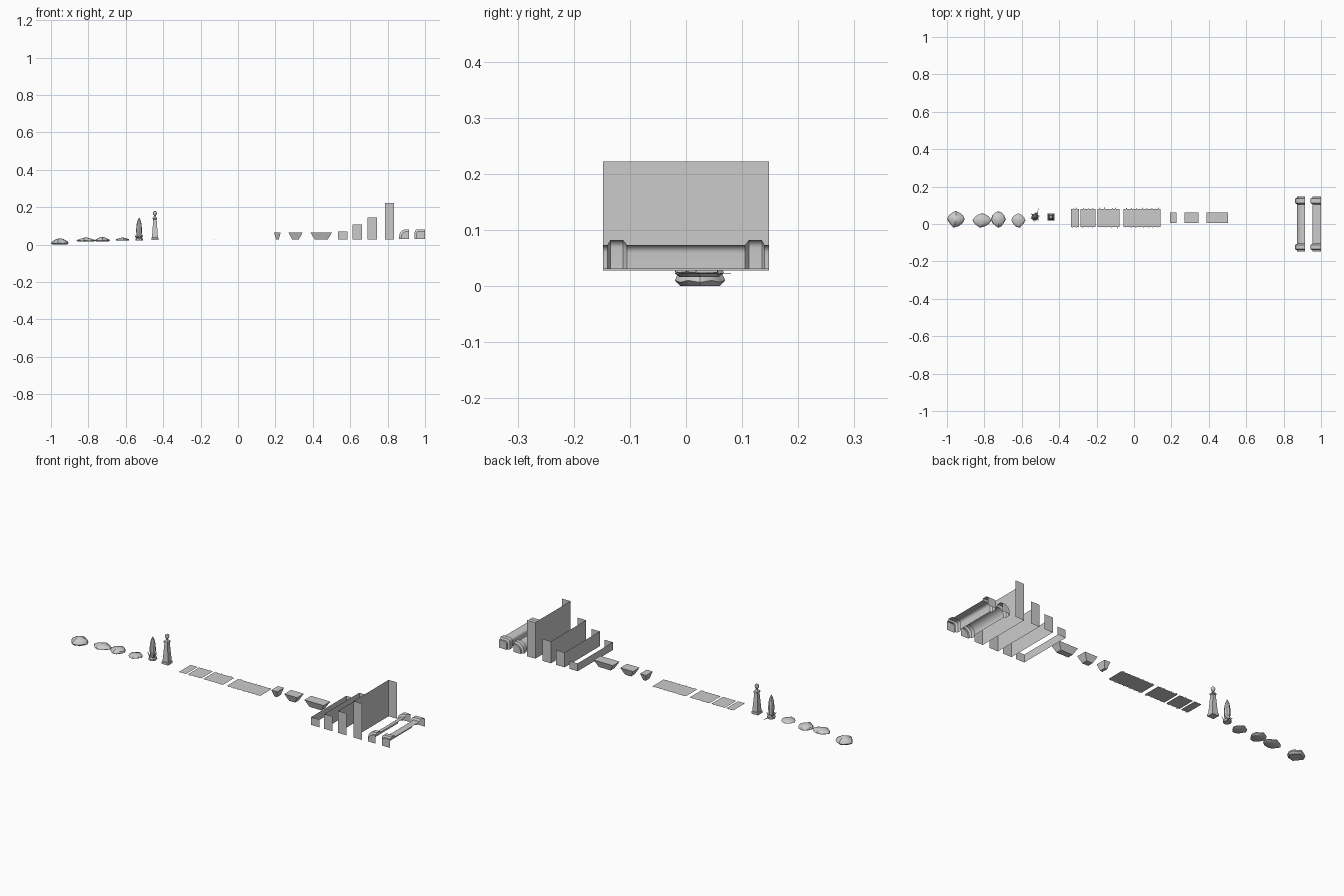
import bpy, bmesh, math, random
from mathutils import Vector

if "Cube" in bpy.data.objects:
    bpy.data.objects.remove(bpy.data.objects["Cube"])

random.seed(4)


def make(name, verts, faces, smooth=False):
    me = bpy.data.meshes.new(name)
    me.from_pydata([tuple(v) for v in verts], [], faces)
    ob = bpy.data.objects.new(name, me)
    bpy.context.collection.objects.link(ob)
    if smooth:
        bpy.ops.object.select_all(action='DESELECT')
        ob.select_set(True)
        bpy.context.view_layer.objects.active = ob
        bpy.ops.object.shade_smooth_by_angle(angle=math.radians(35))
    return ob


def loft(name, rings, caps=True, smooth=False):
    """Skin closed rings of equal length."""
    n = len(rings[0])
    verts = [v for r in rings for v in r]
    faces = [(i * n + j, i * n + (j + 1) % n, (i + 1) * n + (j + 1) % n, (i + 1) * n + j)
             for i in range(len(rings) - 1) for j in range(n)]
    if caps:
        faces += [tuple(reversed(range(n))), tuple(range(len(verts) - n, len(verts)))]
    return make(name, verts, faces, smooth)


def rect(cx, cy, z, hx, hy):
    return [(cx - hx, cy - hy, z), (cx + hx, cy - hy, z), (cx + hx, cy + hy, z), (cx - hx, cy + hy, z)]


def circle(cx, cy, z, r, n):
    return [(cx + r * math.cos(math.tau * i / n), cy + r * math.sin(math.tau * i / n), z) for i in range(n)]


# Low irregular rocks: a pointed outline rising to an off-centre crown
def rock(name, x0, x1, y0, y1, z0, z1):
    cx, cy, hx, hy = (x0 + x1) / 2, (y0 + y1) / 2, (x1 - x0) / 2, (y1 - y0) / 2
    n = 12
    tip = random.choice([-0.25, 0, 0.2])
    outline = []
    for i in range(n):
        a = math.tau * i / n - math.pi / 2
        c, s = math.cos(a), math.sin(a)
        k = 1 if i % 3 == 0 else random.uniform(0.88, 0.98)
        pinch = 1 - 0.2 * max(0, -s)
        outline.append((c * k * pinch, s * k))
    outline[0] = (tip, -1)
    rings = []
    for t, sc in ((0, 0.78), (0.3, 1), (0.6, 0.9), (0.88, 0.55), (1, 0.2)):
        rings.append([(cx + hx * p * sc, cy + hy * q * sc,
                       z0 + (z1 - z0) * t - (0.1 * (z1 - z0) * (i % 2) if 0 < t < 1 else 0))
                      for i, (p, q) in enumerate(outline)])
    loft(name, rings, smooth=True)


rock("rock_large", -1.0, -0.905, -0.02, 0.07, 0.0, 0.033)
rock("rock_flat", -0.863, -0.762, -0.02, 0.058, 0.016, 0.037)
rock("rock_medium", -0.765, -0.685, -0.02, 0.068, 0.016, 0.04)
rock("rock_small", -0.655, -0.58, -0.02, 0.058, 0.021, 0.037)

# Pointed spire with leaf blades round its foot
sx, sy = -0.529, 0.037
loft("spire", [circle(sx, sy, z, r, 8) for z, r in
               ((0.022, 0.02), (0.032, 0.02), (0.038, 0.012), (0.075, 0.016),
                (0.11, 0.013), (0.13, 0.008), (0.145, 0.001))], smooth=True)
for i in range(6):
    a = math.tau * i / 6 + 0.3
    d, s = Vector((math.cos(a), math.sin(a), 0)), Vector((-math.sin(a), math.cos(a), 0))
    o = Vector((sx, sy, 0.03))
    make("spire_leaf", [o + d * 0.008 + s * 0.006, o + d * 0.008 - s * 0.006,
                        o + d * 0.02 - s * 0.004 + Vector((0, 0, 0.012)),
                        o + d * 0.027 + Vector((0, 0, 0.03 if i % 2 else 0.016)),
                        o + d * 0.02 + s * 0.004 + Vector((0, 0, 0.012))], [(0, 1, 2, 3, 4)])
make("spire_low_leaf", [(sx, sy, 0.022), (sx + 0.014, sy, 0.024), (sx + 0.018, sy + 0.05, 0.023),
                        (sx + 0.012, sy + 0.025, 0.022)], [(0, 1, 2, 3)])

# Tapered monument with plinth, collar and ball finial
mx, my = -0.444, 0.037
loft("monument", [rect(mx, my, z, h, h) for z, h in
                  ((0.024, 0.019), (0.036, 0.019), (0.038, 0.016), (0.135, 0.009),
                   (0.137, 0.012), (0.143, 0.012), (0.15, 0.006))])
loft("monument_finial", [circle(mx, my, z, r, 10) for z, r in
                         ((0.147, 0.006), (0.156, 0.005), (0.161, 0.009), (0.169, 0.011),
                          (0.177, 0.008), (0.181, 0.002))], smooth=True)
for ax, ay in ((1, 0), (-1, 0), (0, 1), (0, -1)):
    # raised panel on each face
    pts = []
    for z, w in ((0.05, 0.008), (0.12, 0.004)):
        h = 0.0165 - (z - 0.038) * 0.0722
        for k in (-w, w):
            pts.append((mx + ax * h - ay * k, my + ay * h + ax * k, z))
    make("monument_panel", pts, [(0, 1, 3, 2)])

# Thin floor panels with splinters along both long edges and loose chips on top
for x0, x1 in ((-0.337, -0.295), (-0.286, -0.206), (-0.195, -0.078), (-0.056, 0.142)):
    z = 0.027
    make("floor_panel", rect((x0 + x1) / 2, 0.033, z, (x1 - x0) / 2, 0.048), [(0, 1, 2, 3)])
    verts, faces = [], []
    n = max(2, round((x1 - x0) / 0.03))
    for i in range(n):
        for y, s in ((0.081, 1), (-0.015, -1)):
            x = x0 + (x1 - x0) * (i + random.uniform(0.25, 0.75)) / n
            b = len(verts)
            verts += [(x - 0.003, y, z), (x + 0.003, y, z), (x, y + s * random.uniform(0.004, 0.01), z)]
            faces.append((b, b + 1, b + 2))
        x, y = random.uniform(x0 + 0.006, x1 - 0.006), random.uniform(0, 0.07)
        b = len(verts)
        verts += [(x - 0.003, y, z + 0.001), (x + 0.003, y - 0.002, z + 0.001), (x + 0.001, y + 0.004, z + 0.002)]
        faces.append((b, b + 1, b + 2))
    make("panel_splinters", verts, faces)

# Tapered blocks, wide side up
for x0, x1, inset in ((0.193, 0.228, 0.01), (0.27, 0.345, 0.02), (0.388, 0.502, 0.022)):
    c, h = (x0 + x1) / 2, (x1 - x0) / 2
    loft("tapered_block", [rect(c, 0.033, 0.028, h - inset, 0.016), rect(c, 0.033, 0.064, h, 0.028)])

# Wall shells of rising height: long sheet with a return at each end
for x, top in ((0.535, 0.07), (0.612, 0.107), (0.693, 0.145), (0.785, 0.222)):
    path = [(x + 0.05, -0.148), (x, -0.148), (x, 0.148), (x + 0.05, 0.148)]
    make("wall_shell", [(a, b, z) for z in (0.028, top) for a, b in path],
         [(i, i + 1, i + 5, i + 4) for i in range(3)])


# Copings: curved open shell along y with raised bands and closed ends
def coping(name, x0, x1, radius, z0):
    def profile(out):
        r, top = radius, 0.073 + out
        left = x0 + 0.006 - out
        pts = [(left, z0)]
        for i in range(7):
            a = math.pi - math.pi / 2 * i / 6
            pts.append((left + r + r * math.cos(a), top - r + r * math.sin(a)))
        pts.append((x1, top))
        return pts

    def strip(part, sections):
        n = len(sections[0][1])
        verts = [(px, y, pz) for y, pr in sections for px, pz in pr]
        make(part, verts, [(k * n + i, k * n + i + 1, (k + 1) * n + i + 1, (k + 1) * n + i)
                           for k in range(len(sections) - 1) for i in range(n - 1)], True)

    lo, hi = profile(0), profile(0.009)
    ys = [(-0.148, lo), (-0.14, lo), (-0.135, hi), (-0.112, hi), (-0.105, lo),
          (0.105, lo), (0.112, hi), (0.135, hi), (0.14, lo), (0.148, lo)]
    strip(name, ys)
    for y in (-0.148, 0.148):
        end = [(px, y, pz) for px, pz in lo] + [(x1, y, z0)]
        make(name + "_end", end, [tuple(range(len(end)))])


coping("round_coping", 0.865, 0.914, 0.036, 0.03)
coping("square_coping", 0.948, 1.0, 0.014, 0.03)
